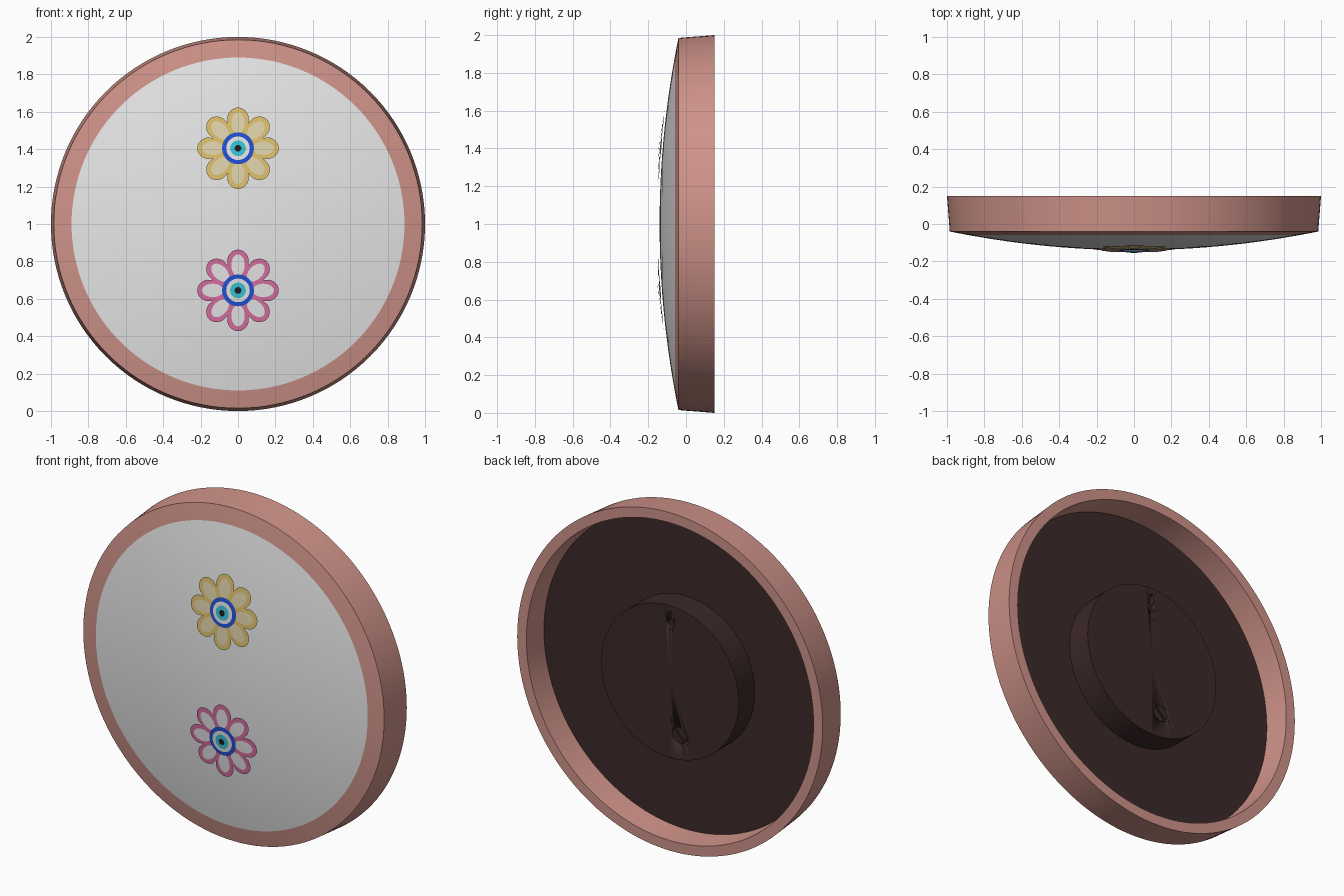
import bpy, bmesh
from math import sin, cos, pi, tau
from mathutils import Matrix

if "Cube" in bpy.data.objects:
    bpy.data.objects.remove(bpy.data.objects["Cube"], do_unlink=True)


def material(name, rgb):
    m = bpy.data.materials.new(name)
    m.use_nodes = True
    m.diffuse_color = (*rgb, 1)
    m.node_tree.nodes["Principled BSDF"].inputs["Base Color"].default_value = (*rgb, 1)
    return m


ROSE = material("rose casing", (0.62, 0.29, 0.25))
WHITE = material("white face", (0.84, 0.84, 0.84))
BROWN = material("dark brown back", (0.045, 0.022, 0.022))
YELLOW = material("yellow petal", (0.72, 0.52, 0.15))
CREAM = material("cream petal", (0.74, 0.66, 0.42))
PINK = material("pink petal", (0.68, 0.16, 0.36))
BLUE = material("blue ring", (0.015, 0.08, 0.66))
CYAN = material("cyan ring", (0.04, 0.56, 0.68))
BLACK = material("black centre", (0.012, 0.012, 0.015))


def finish(name, bm, mats, smooth=True):
    mesh = bpy.data.meshes.new(name)
    bm.to_mesh(mesh)
    bm.free()
    ob = bpy.data.objects.new(name, mesh)
    bpy.context.collection.objects.link(ob)
    for m in mats:
        mesh.materials.append(m)
    bpy.ops.object.select_all(action='DESELECT')
    ob.select_set(True)
    bpy.context.view_layer.objects.active = ob
    if smooth:
        bpy.ops.object.shade_smooth_by_angle(angle=0.4)
    return ob


def lathe(name, profile, mats, bands, cx=0, cz=1, n=128):
    """Spin (radius, y) points about the depth axis; bands gives a material per step."""
    bm = bmesh.new()
    loops = [[bm.verts.new((cx + r * cos(tau * i / n), y, cz + r * sin(tau * i / n)))
              for i in range(n)] if r else [bm.verts.new((cx, y, cz))] for r, y in profile]
    for a, b, mat in zip(loops, loops[1:], bands):
        for i in range(n):
            j = (i + 1) % n
            corners = [a[i % len(a)], b[i % len(b)], b[j % len(b)], a[j % len(a)]]
            bm.faces.new(list(dict.fromkeys(corners))).material_index = mat
    bmesh.ops.recalc_face_normals(bm, faces=bm.faces)
    return finish(name, bm, mats)


def dome(r):
    return -0.14 + 0.103 * r * r


# Casing: domed face, rose border and side, open back with recessed floor
face_steps = 12
FACE_R, EDGE_R = 0.89, 0.985
profile = [(FACE_R * i / face_steps, dome(FACE_R * i / face_steps)) for i in range(face_steps + 1)]
profile += [(0.94, dome(0.94)), (EDGE_R, dome(EDGE_R)), (1, 0.15), (0.94, 0.15), (0.93, 0), (0, 0)]
lathe("casing", profile, [WHITE, ROSE, BROWN], [0] * face_steps + [1] * 5 + [2])


# Back hub with keyhole hanger and screw pocket
HUB_R, BACK = 0.45, 0.15
hub = lathe("back_hub", [(0, -0.01), (HUB_R, -0.01), (HUB_R, BACK), (0, BACK)],
            [BROWN], [0] * 3)


def cylinder(name, r, y0, y1, x, z):
    return lathe(name, [(0, y0), (r, y0), (r, y1), (0, y1)], [BROWN], [0] * 3, x, z, 24)


def box(name, size, centre, turn=0):
    bm = bmesh.new()
    bmesh.ops.create_cube(bm, size=1, matrix=Matrix.Translation(centre)
                          @ Matrix.Rotation(turn, 4, 'Y') @ Matrix.Diagonal((*size, 1)))
    return finish(name, bm, [BROWN], False)


def cut(target, cutter):
    cutter.hide_render = True
    mod = target.modifiers.new("cut", 'BOOLEAN')
    mod.operation = 'DIFFERENCE'
    mod.solver = 'EXACT'
    mod.object = cutter
    bpy.ops.object.select_all(action='DESELECT')
    bpy.context.view_layer.objects.active = target
    target.select_set(True)
    bpy.ops.object.modifier_apply(modifier=mod.name)
    bpy.data.objects.remove(cutter, do_unlink=True)


SCREW_X, SCREW_Z = -0.06, 0.7
cut(hub, cylinder("keyhole_cutter", 0.027, 0.12, 0.2, 0, 1.34))
cut(hub, box("keyhole_slot_cutter", (0.022, 0.08, 0.08), (0, 0.16, 1.375)))
cut(hub, cylinder("screw_pocket_cutter", 0.05, 0.13, 0.2, SCREW_X, SCREW_Z))
screw = cylinder("screw_head", 0.046, 0.12, 0.148, SCREW_X, SCREW_Z)
cut(screw, box("screw_slot_cutter", (0.014, 0.03, 0.12), (SCREW_X, 0.155, SCREW_Z), pi / 4))


# Painted flowers: thin plates that follow the dome
def plate(bm, outline, lift, mat, cx, cz, n, rings=3):
    """Fill a closed outline (function of angle) with rings of faces over the dome."""
    def vert(x, z):
        return bm.verts.new((x, dome((x * x + (z - 1) ** 2) ** 0.5) - lift, z))
    inner = [vert(cx, cz)]
    for k in range(1, rings + 1):
        outer = []
        for i in range(n):
            x, z = outline(tau * i / n)
            outer.append(vert(cx + x * k / rings, cz + z * k / rings))
        for i in range(n):
            j = (i + 1) % n
            corners = [inner[i % len(inner)], outer[i], outer[j], inner[j % len(inner)]]
            bm.faces.new(list(dict.fromkeys(corners))).material_index = mat
        inner = outer


def disc(r):
    return lambda a: (r * cos(a), r * sin(a))


def blossom(a):
    r = 0.145 + 0.073 * abs(cos(4 * a)) ** 0.6
    return r * cos(a), r * sin(a)


def petal(turn):
    def outline(a):
        u, v = 0.057 * cos(a), 0.036 * sin(a)
        return u * cos(turn) - v * sin(turn), u * sin(turn) + v * cos(turn)
    return outline


def flower(name, cz, edge, fill):
    bm = bmesh.new()
    plate(bm, blossom, 0.012, 0, 0, cz, 96)
    for k in range(8):
        t = tau * k / 8
        plate(bm, petal(t), 0.015, 1, 0.135 * cos(t), cz + 0.135 * sin(t), 24)
    rings = [(0.085, 2), (0.063, 3), (0.042, 4), (0.018, 5)]
    for k, (r, mat) in enumerate(rings):
        plate(bm, disc(r), 0.018 + 0.003 * k, mat, 0, cz, 40)
    finish(name, bm, [edge, fill, BLUE, WHITE, CYAN, BLACK], False)


flower("upper_flower", 1.405, YELLOW, CREAM)
flower("lower_flower", 0.645, PINK, WHITE)
